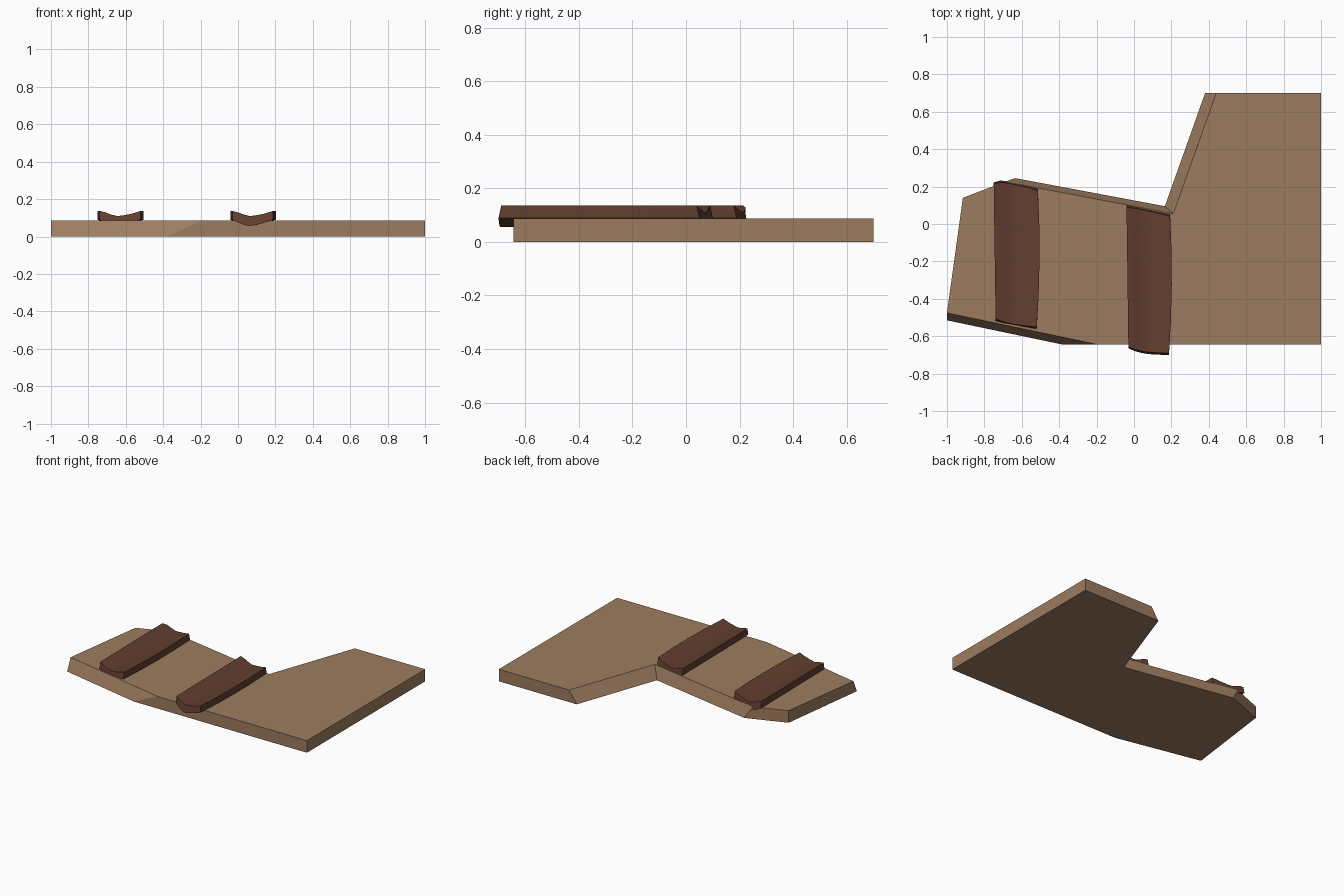
import bpy

if "Cube" in bpy.data.objects:
    bpy.data.objects.remove(bpy.data.objects["Cube"])


def material(name, rgb):
    m = bpy.data.materials.new(name)
    m.diffuse_color = (*rgb, 1)
    m.use_nodes = True
    m.node_tree.nodes["Principled BSDF"].inputs["Base Color"].default_value = m.diffuse_color
    return m


def add_mesh(name, verts, faces, mat):
    me = bpy.data.meshes.new(name)
    me.from_pydata(verts, [], faces)
    me.materials.append(mat)
    ob = bpy.data.objects.new(name, me)
    bpy.context.collection.objects.link(ob)
    return ob


def loft(rings):
    """Join equal-sized closed rings and cap both ends."""
    n = len(rings[0])
    verts = [p for ring in rings for p in ring]
    faces = [(r * n + i, r * n + (i + 1) % n, (r + 1) * n + (i + 1) % n, (r + 1) * n + i)
             for r in range(len(rings) - 1) for i in range(n)]
    last = (len(rings) - 1) * n
    faces += [tuple(reversed(range(n))), tuple(range(last, last + n))]
    return verts, faces


tan = material("tan wood", (0.34, 0.202, 0.115))
brown = material("dark brown", (0.122, 0.048, 0.029))

# Slab: bottom outline and slightly smaller top outline give the bevelled edges
bottom = [(-1, -.515), (-.38, -.645), (1, -.645), (1, .7),
          (.38, .7), (.165, .095), (-.635, .245), (-.915, .14)]
top = [(-1, -.475), (-.19, -.645), (1, -.645), (1, .7),
       (.44, .7), (.21, .055), (-.69, .226), (-.915, .14)]
add_mesh("slab", *loft([[(x, y, 0) for x, y in bottom],
                        [(x, y, .087) for x, y in top]]), tan)

# Sagging strips: cross-section columns (fraction across, top height, bottom height)
SECTION = [(0, .137, .09), (.14, .129, .075), (.28, .117, .063), (.42, .109, .055),
           (.58, .113, .062), (.78, .122, .075), (1, .137, .09)]


def strip(name, x0, x1, front, back, flare):
    """front/back: y of each end at every column; flare: bottom overhang at the ends."""
    rings = []
    for s in range(5):
        v = s / 4
        bow = .012 * (1 - (2 * v - 1) ** 2)
        left, right = x0 - .01 * v, x1 + bow + .006 * v
        upper, lower = [], []
        for (u, zt, zb), f, b in zip(SECTION, front, back):
            x = left + (right - left) * u
            y = f + (b - f) * v
            out = flare * (2 * v - 1) if s in (0, 4) else 0
            upper.append((x, y, zt))
            lower.append((x, y + out, zb))
        rings.append(lower + upper[::-1])
    verts, faces = loft([r[::-1] for r in rings])
    return add_mesh(name, verts, faces, brown)


strip("middle_strip", -.03, .187,
      [-.655, -.668, -.677, -.683, -.687, -.689, -.69],
      [.09, .085, .08, .073, .066, .055, .04], .01)
strip("left_strip", -.74, -.52,
      [-.508, -.518, -.528, -.535, -.54, -.545, -.55],
      [.212, .222, .22, .214, .206, .195, .178], .01)
# Orient all faces outward
import bmesh
for ob in bpy.data.objects:
    bm = bmesh.new()
    bm.from_mesh(ob.data)
    bmesh.ops.recalc_face_normals(bm, faces=bm.faces)
    bm.to_mesh(ob.data)
    bm.free()
    if "strip" in ob.name:
        bpy.context.view_layer.objects.active = ob
        ob.select_set(True)
        bpy.ops.object.shade_smooth_by_angle(angle=.5)
        ob.select_set(False)
